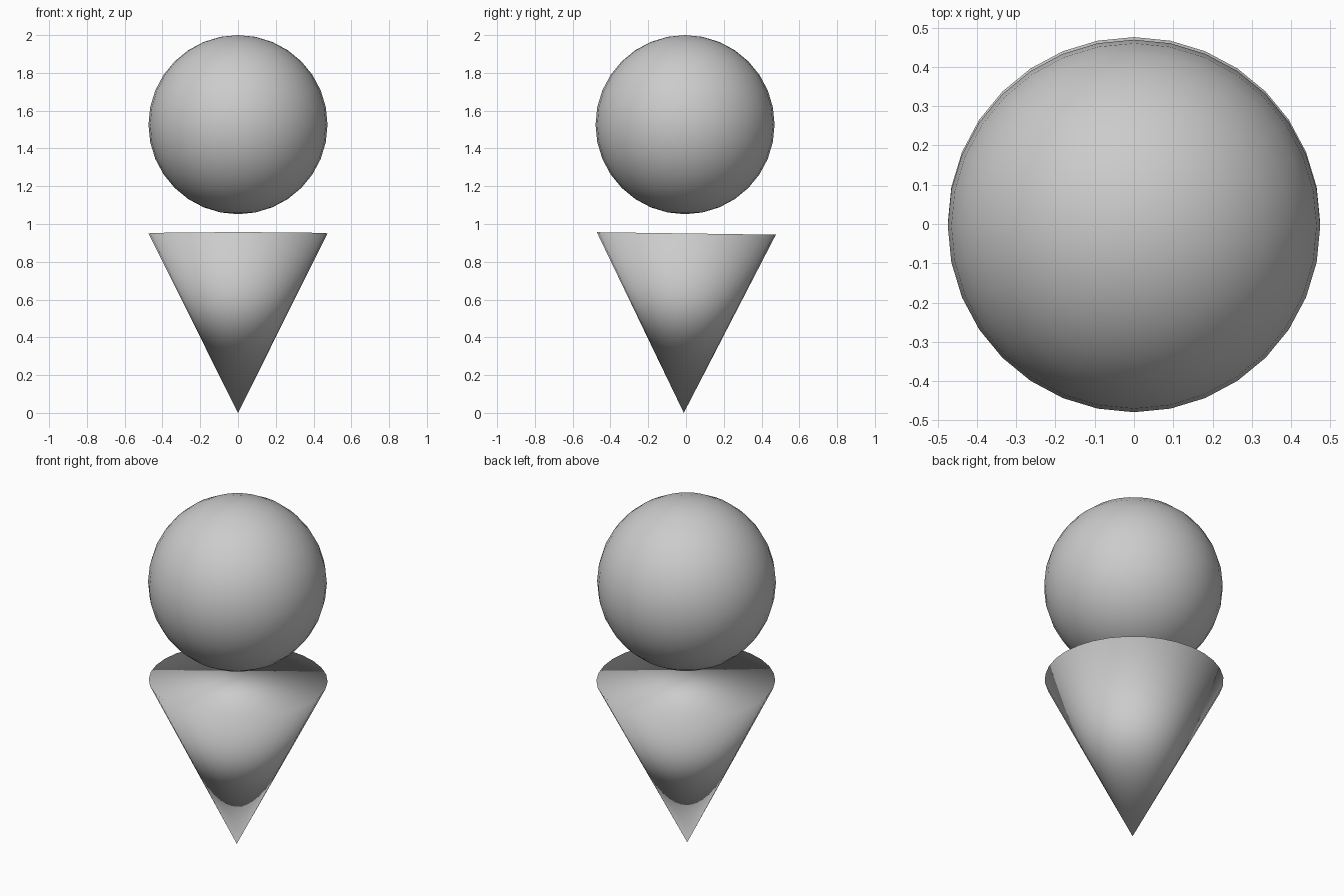
import bpy

if "Cube" in bpy.data.objects:
    bpy.data.objects.remove(bpy.data.objects["Cube"])

R = 0.474        # shared radius of ball and cone
DEPTH = 0.95     # cone height
Y = -0.005       # shared axis position


def smooth(name):
    obj = bpy.context.object
    obj.name = name
    bpy.ops.object.shade_smooth()
    return obj


# ball floating above the cone
bpy.ops.mesh.primitive_uv_sphere_add(
    segments=32, ring_count=16, radius=R, location=(0, Y, 2 - R))
smooth("ball")

# capped cone, point down, leaning very slightly towards the back
bpy.ops.mesh.primitive_cone_add(
    vertices=32, radius1=0, radius2=R, depth=DEPTH, end_fill_type='NGON',
    location=(0, Y, DEPTH / 2), rotation=(-0.014, 0, 0))
smooth("cone")
